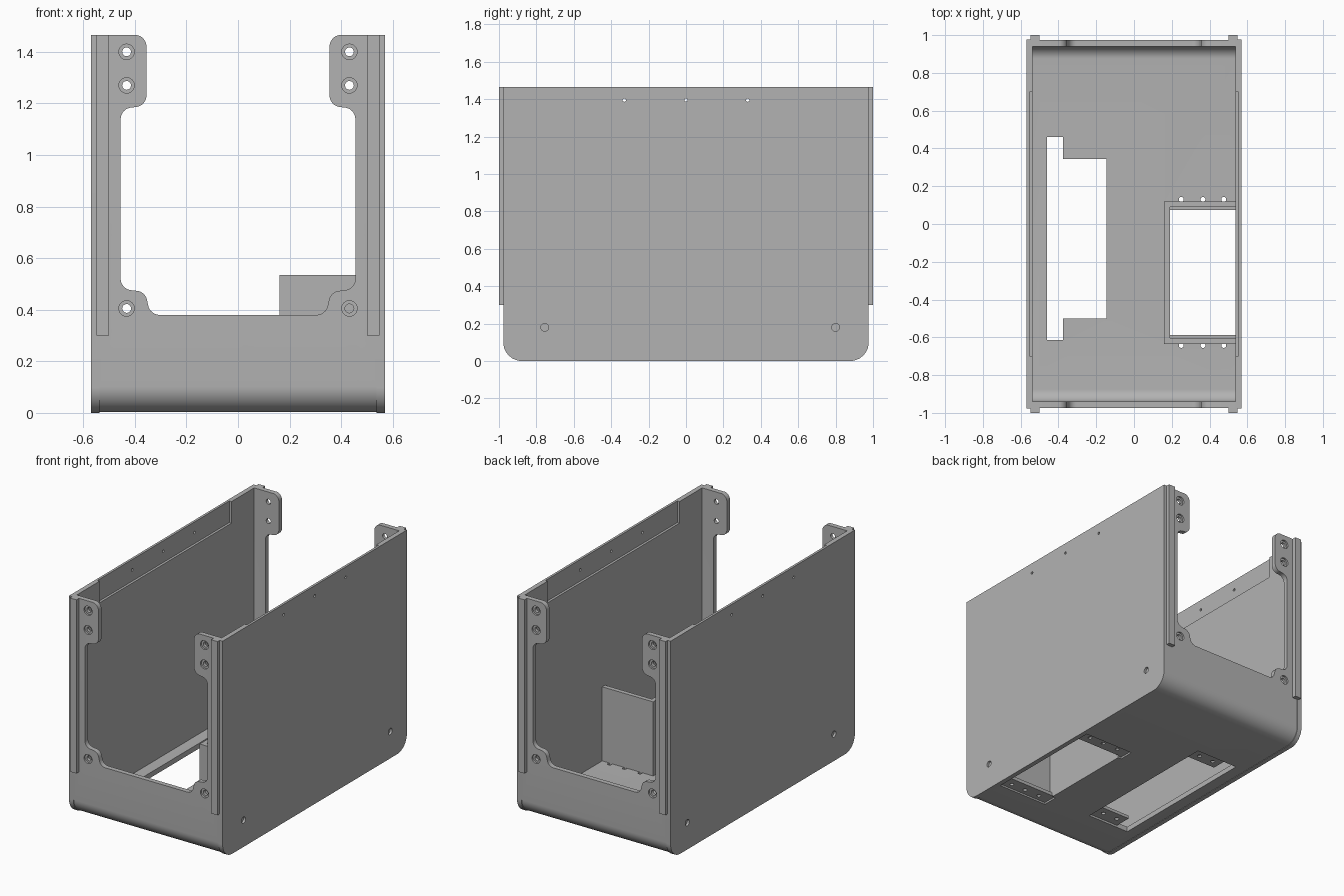
import bpy
import bmesh
import math
from mathutils import Vector

cube = bpy.data.objects.get("Cube")
if cube:
    bpy.data.objects.remove(cube, do_unlink=True)

metal = bpy.data.materials.new("plain grey")
metal.use_nodes = True
GREY = (0.45, 0.45, 0.45, 1)
metal.diffuse_color = GREY
metal.node_tree.nodes["Principled BSDF"].inputs["Base Color"].default_value = GREY


def rounded(corners, steps=8):
    """Outline from (a, b, radius) corners, with arcs at the corners."""
    out = []
    for i, (a, b, r) in enumerate(corners):
        p = Vector((a, b))
        if r == 0:
            out.append(p)
            continue
        u = (Vector(corners[i - 1][:2]) - p).normalized()
        v = (Vector(corners[(i + 1) % len(corners)][:2]) - p).normalized()
        half = u.angle(v) / 2
        centre = p + (u + v).normalized() * r / math.sin(half)
        start = p + u * r / math.tan(half) - centre
        end = p + v * r / math.tan(half) - centre
        for k in range(steps + 1):
            out.append(centre + start.lerp(end, k / steps).normalized() * r)
    return out


def rect(a0, a1, b0, b1):
    return [(a0, b0), (a1, b0), (a1, b1), (a0, b1)]


def ring(a, b, r, n=24):
    return [(a + r * math.cos(math.tau * k / n), b + r * math.sin(math.tau * k / n))
            for k in range(n)]


def prism(name, outline, axis, lo, hi):
    """Extrude a flat outline along one axis from lo to hi."""
    place = {"x": lambda a, b: (lo, a, b),
             "y": lambda a, b: (a, lo, b),
             "z": lambda a, b: (a, b, lo)}[axis]
    bm = bmesh.new()
    face = bm.faces.new([bm.verts.new(place(a, b)) for a, b in outline])
    new = bmesh.ops.extrude_face_region(bm, geom=[face])["geom"]
    shift = Vector([(hi - lo) * (axis == c) for c in "xyz"])
    bmesh.ops.translate(bm, vec=shift,
                        verts=[g for g in new if isinstance(g, bmesh.types.BMVert)])
    bmesh.ops.recalc_face_normals(bm, faces=bm.faces)
    mesh = bpy.data.meshes.new(name)
    bm.to_mesh(mesh)
    bm.free()
    mesh.materials.append(metal)
    obj = bpy.data.objects.new(name, mesh)
    bpy.context.collection.objects.link(obj)
    return obj


def activate(obj):
    bpy.ops.object.select_all(action="DESELECT")
    obj.select_set(True)
    bpy.context.view_layer.objects.active = obj


def cut(obj, outline, axis, lo, hi):
    cutter = prism("cutter", outline, axis, lo, hi)
    cutter.hide_render = True
    mod = obj.modifiers.new("cut", "BOOLEAN")
    mod.operation = "DIFFERENCE"
    mod.solver = "EXACT"
    mod.object = cutter
    activate(obj)
    bpy.ops.object.modifier_apply(modifier=mod.name)
    bpy.data.objects.remove(cutter, do_unlink=True)


TOP = 1.465
parts = []

# Bent sheet: front, floor and back in one piece
shell = prism("bent_shell", rounded([
    (-0.973, TOP, 0), (-0.973, 0.003, 0.1), (0.973, 0.003, 0.1), (0.973, TOP, 0),
    (0.94, TOP, 0), (0.94, 0.038, 0.065), (-0.94, 0.038, 0.065), (-0.94, TOP, 0),
]), "x", -0.538, 0.538)
parts.append(shell)

# Shaped opening through both ends, leaving corner tabs
half = rounded([
    (0.405, 1.6, 0), (0.405, 1.466, 0), (0.355, 1.466, 0.045), (0.355, 1.19, 0.045),
    (0.455, 1.18, 0.045), (0.455, 0.48, 0.045), (0.36, 0.47, 0.045),
    (0.34, 0.38, 0.045), (0, 0.38, 0),
])[:-1]
cut(shell, [tuple(p) for p in half] + [(-p.x, p.y) for p in reversed(half)],
    "y", -1.2, 1.2)

# Countersunk screw holes in the end frames
for x in (-0.432, 0.432):
    for z in (0.405, 1.27, 1.40):
        cut(shell, ring(x, z, 0.017), "y", -1.2, 1.2)
        cut(shell, ring(x, z, 0.03), "y", -1.1, -0.961)
        cut(shell, ring(x, z, 0.03), "y", 0.961, 1.1)

# Stepped floor opening with recessed, drilled lands underneath
cut(shell, rect(-0.46, -0.375, -0.615, 0.46), "z", -0.1, 0.1)
cut(shell, rect(-0.38, -0.145, -0.5, 0.345), "z", -0.1, 0.1)
for y0, y1 in ((-0.615, -0.49), (0.335, 0.46)):
    cut(shell, rect(-0.38, -0.145, y0, y1), "z", -0.1, 0.017)
    for x in (-0.32, -0.21):
        cut(shell, ring(x, (y0 + y1) / 2, 0.014), "z", -0.1, 0.03)

# Floor opening below the open duct, with screw holes at both ends
cut(shell, rect(0.19, 0.6, -0.587, 0.075), "z", -0.1, 0.1)
for y0, y1, hole_y in ((-0.685, -0.58, -0.643), (0.07, 0.17, 0.13)):
    cut(shell, rect(0.165, 0.6, y0, y1), "z", -0.1, 0.015)
    for x in (0.25, 0.365, 0.475):
        cut(shell, ring(x, hole_y, 0.013), "z", -0.1, 0.1)

# Open duct, three walls against the left side plate
duct = prism("open_duct", [
    (0.54, 0.12), (0.16, 0.12), (0.16, -0.635), (0.54, -0.635),
    (0.54, -0.603), (0.19, -0.603), (0.19, 0.09), (0.54, 0.09),
], "z", 0.02, 0.535)
parts.append(duct)

# Side plates with a thinned top edge, and the corner ribs
for side, s in (("left", 1), ("right", -1)):
    def span(a, b):
        return sorted((s * a, s * b))

    plate = prism(side + "_side_plate", rounded([
        (-0.977, TOP, 0), (-0.977, 0, 0.1), (0.977, 0, 0.1), (0.977, TOP, 0),
    ]), "x", *span(0.538, 0.57))
    cut(plate, rect(-0.7, 0.7, 1.32, 1.6), "x", *span(0.4, 0.554))
    for y in (-0.33, 0, 0.33):
        cut(plate, ring(y, 1.395, 0.009, 16), "x", *span(0.4, 0.7))
    for y in (-0.755, 0.8):
        cut(plate, ring(y, 0.18, 0.021), "x", *span(0.555, 0.7))
    parts.append(plate)

    for end, e in (("front", -1), ("back", 1)):
        y0, y1 = sorted((e * 0.965, e * 1.0))
        x0, x1 = span(0.5, 0.548)
        parts.append(prism(f"{end}_{side}_rib", rect(x0, x1, y0, y1), "z", 0.3, TOP))

for obj in parts:
    activate(obj)
    bpy.ops.object.shade_smooth_by_angle(angle=math.radians(25))
